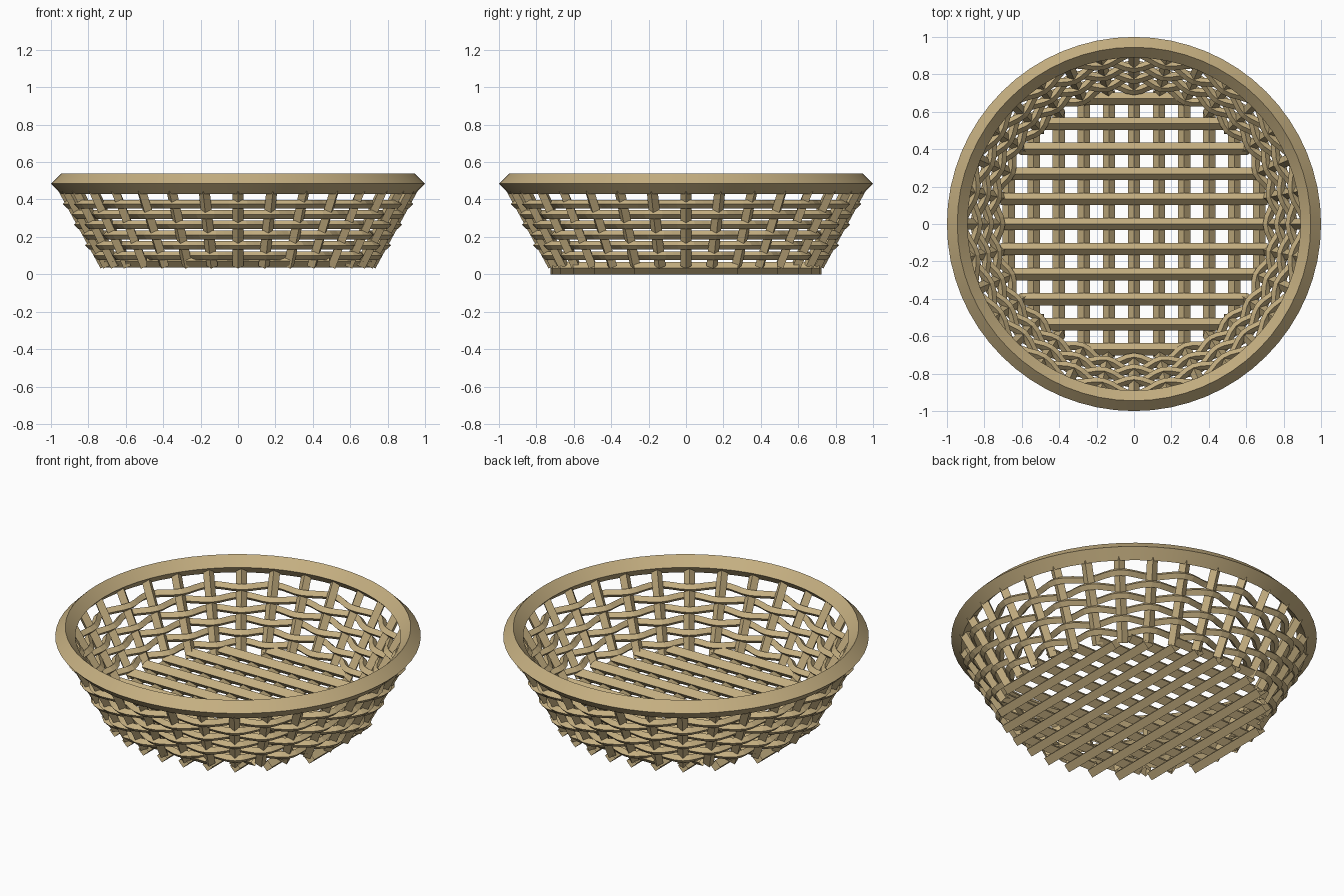
import bpy
from math import sin, cos, pi, sqrt

cube = bpy.data.objects.get("Cube")
if cube:
    bpy.data.objects.remove(cube, do_unlink=True)

# One wicker colour
wicker = bpy.data.materials.new("wicker_tan")
wicker.use_nodes = True
TAN = (0.56, 0.43, 0.22, 1)
wicker.diffuse_color = TAN
shader = wicker.node_tree.nodes["Principled BSDF"]
shader.inputs["Base Color"].default_value = TAN
shader.inputs["Roughness"].default_value = 0.8

STAKES = 32
FLOOR_RADIUS = 0.725
ROD = 0.033


def wall_radius(z):
    return 0.70 + 0.545 * (z - 0.03)


def canes(name, paths, radius, closed=False):
    """Four-sided open canes swept along a list of paths, as one mesh."""
    curve = bpy.data.curves.new(name, "CURVE")
    curve.dimensions = "3D"
    curve.twist_mode = "Z_UP"
    curve.bevel_depth = radius
    curve.bevel_resolution = 0
    curve.use_fill_caps = False
    for path in paths:
        spline = curve.splines.new("POLY")
        spline.points.add(len(path) - 1)
        for point, co in zip(spline.points, path):
            point.co = (*co, 1)
        spline.use_cyclic_u = closed
        spline.use_smooth = False
    curve.materials.append(wicker)
    obj = bpy.data.objects.new(name, curve)
    bpy.context.collection.objects.link(obj)
    bpy.ops.object.select_all(action="DESELECT")
    obj.select_set(True)
    bpy.context.view_layer.objects.active = obj
    bpy.ops.object.convert(target="MESH")
    return bpy.context.object


def ring(radius, z, steps, wave=0.0):
    """Circle whose radius swings in and out at successive stakes."""
    path = []
    for i in range(steps):
        a = 2 * pi * i / steps
        r = radius + wave * cos(a * STAKES / 2)
        path.append((r * cos(a), r * sin(a), z))
    return path


# Floor: two crossed layers of rods trimmed to a circle
lower, upper = [], []
for k in range(-5, 6):
    offset = k * 0.134
    half = sqrt(FLOOR_RADIUS ** 2 - offset ** 2)
    lower.append([(offset, -half, ROD), (offset, half, ROD)])
    upper.append([(-half, offset, 0.07), (half, offset, 0.07)])
canes("floor_rods_lower", lower, ROD)
canes("floor_rods_upper", upper, ROD)

# Wall stakes leaning outward up to the rim
stakes = []
for i in range(STAKES):
    a = 2 * pi * i / STAKES
    stakes.append([(wall_radius(z) * cos(a), wall_radius(z) * sin(a), z)
                   for z in (0.045, 0.46)])
canes("wall_stakes", stakes, 0.03)

# Woven hoops, alternating in front of and behind the stakes
hoops = []
for k in range(6):
    z = 0.1 + 0.055 * k
    hoops.append(ring(wall_radius(z), z, STAKES * 4, 0.026 if k % 2 else -0.026))
canes("woven_hoops", hoops, 0.023, closed=True)

# Thick rim
canes("rim", [ring(0.945, 0.485, 64)], 0.055, closed=True)
bpy.ops.object.shade_smooth_by_angle()
